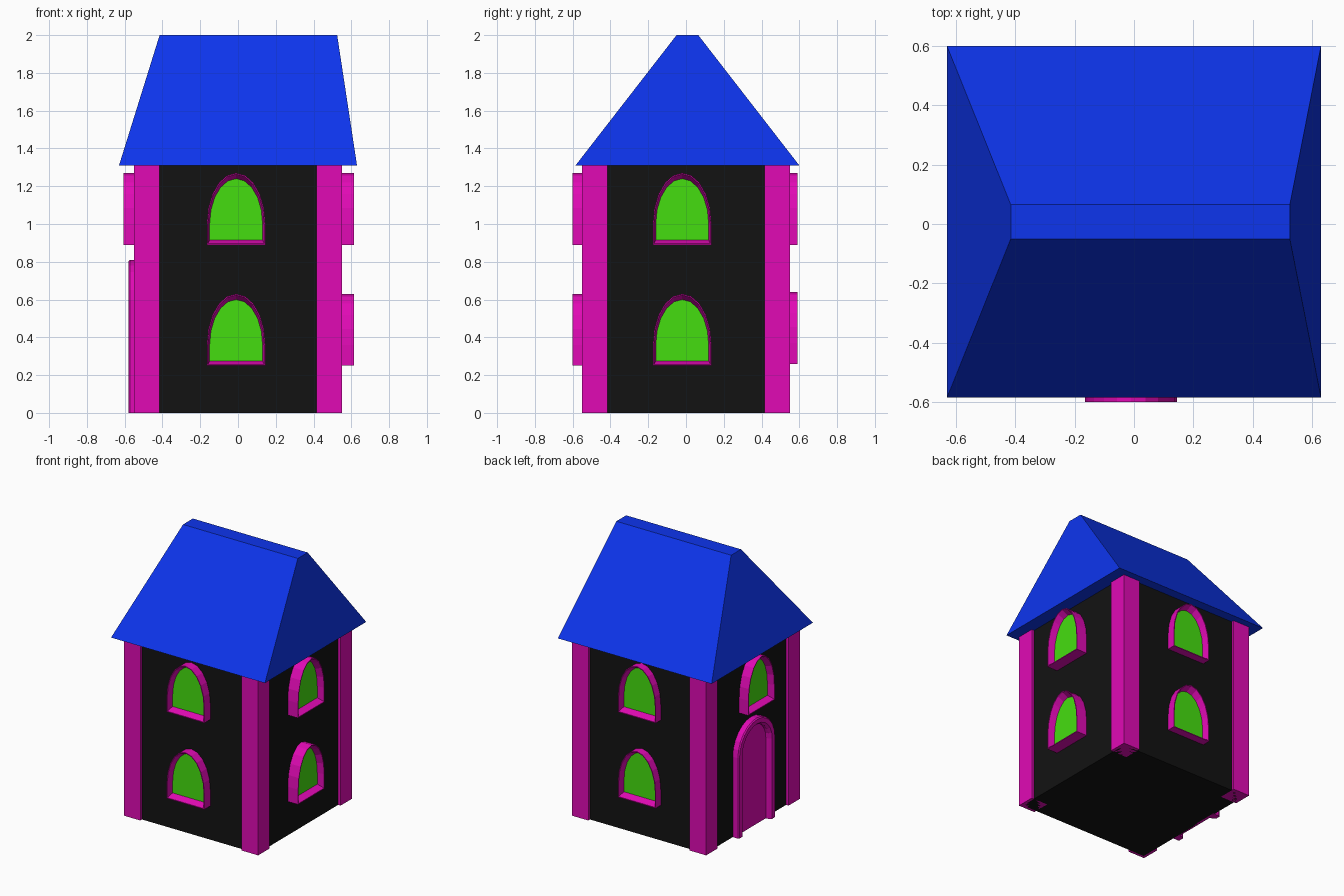
import bpy, bmesh, math
from mathutils import Matrix

if "Cube" in bpy.data.objects:
    bpy.data.objects.remove(bpy.data.objects["Cube"])


def material(name, rgb):
    m = bpy.data.materials.new(name)
    m.diffuse_color = (*rgb, 1)
    m.use_nodes = True
    m.node_tree.nodes["Principled BSDF"].inputs["Base Color"].default_value = m.diffuse_color
    return m


BLACK = material("black", (0.006, 0.006, 0.006))
PINK = material("magenta", (0.75, 0.003, 0.46))
GREEN = material("green", (0.06, 0.73, 0.005))
BLUE = material("blue", (0.004, 0.035, 0.85))


def finish(name, bm, mat):
    bmesh.ops.recalc_face_normals(bm, faces=bm.faces)
    me = bpy.data.meshes.new(name)
    bm.to_mesh(me)
    bm.free()
    me.materials.append(mat)
    ob = bpy.data.objects.new(name, me)
    bpy.context.collection.objects.link(ob)
    return ob


def loft(name, loops, mat, turn=0.0, caps=(True, True)):
    """Skin a list of equally long vertex loops; turn rotates about z."""
    bm = bmesh.new()
    rings = [[bm.verts.new(p) for p in loop] for loop in loops]
    for a, b in zip(rings, rings[1:]):
        for i in range(len(a)):
            j = (i + 1) % len(a)
            bm.faces.new((a[i], a[j], b[j], b[i]))
    if caps[0]:
        bm.faces.new(rings[0])
    if caps[1]:
        bm.faces.new(rings[-1])
    bm.transform(Matrix.Rotation(turn, 4, 'Z'))
    return finish(name, bm, mat)


def rect(x0, x1, y0, y1, z):
    return [(x0, y0, z), (x1, y0, z), (x1, y1, z), (x0, y1, z)]


def arch(u, z0, half, spring, rise, out, n=10):
    """Arched outline facing -y at distance out."""
    pts = [(u - half, -out, z0)]
    for i in range(n + 1):
        a = math.pi * (1 - i / n)
        pts.append((u + half * math.cos(a), -out, spring + rise * math.sin(a)))
    pts.append((u + half, -out, z0))
    return pts


# Walls and corner pillars
W = 0.53
loft("walls", [rect(-W, W, -W, W, z) for z in (0, 1.31)], BLACK)
for sx in (-1, 1):
    for sy in (-1, 1):
        xs, ys = sorted((sx * 0.415, sx * 0.55)), sorted((sy * 0.415, sy * 0.55))
        loft("corner_pillar", [rect(*xs, *ys, z) for z in (0, 1.31)], PINK)

# Off-centre hipped roof with a narrow flat ridge
loft("roof", [rect(-0.63, 0.63, -0.585, 0.6, 1.31),
              rect(-0.415, 0.525, -0.05, 0.065, 2.0)], BLUE)


# Arched windows: frame splayed inward to the pane
def window(u, z, out, turn):
    def outline(d, drise, base, o):
        return arch(u, z + base, 0.155 - d, z + 0.11, 0.27 - drise, o)
    pane = out - 0.05
    loft("window_frame", [outline(0, 0, 0, W - 0.02), outline(0, 0, 0, out),
                          outline(0.006, 0.006, 0.006, out),
                          outline(0.015, 0.03, 0.025, pane)],
         PINK, turn, (True, False))
    loft("window_pane", [outline(0.015, 0.03, 0.025, pane)], GREEN, turn, (True, False))


LOW, HIGH = 0.25, 0.89
sides = [(-0.01, 0.60, 0, (LOW, HIGH)),         # front
         (-0.02, 0.615, 90, (LOW, HIGH)),       # right
         (0.01, 0.59, 180, (LOW + 0.01, HIGH)),  # back
         (0.02, 0.605, 270, (HIGH,))]           # left
for u, out, deg, heights in sides:
    for z in heights:
        window(u, z, out, math.radians(deg))

# Arched door on the left side: chamfered open-bottomed surround, flat panel
turn = math.radians(270)
du = 0.005
door = [arch(du, 0, h, 0.595, h, o, 12) for h, o in
        ((0.155, W - 0.01), (0.215, W - 0.01), (0.215, 0.572), (0.207, 0.58),
         (0.175, 0.58), (0.16, 0.562), (0.155, W - 0.01))]
bm = bmesh.new()
rings = [[bm.verts.new(p) for p in loop] for loop in door]
for a, b in zip(rings, rings[1:]):
    for i in range(len(a) - 1):
        bm.faces.new((a[i], a[i + 1], b[i + 1], b[i]))
for k in (0, -1):
    bm.faces.new([r[k] for r in rings])
bmesh.ops.remove_doubles(bm, verts=bm.verts, dist=1e-5)
bm.transform(Matrix.Rotation(turn, 4, 'Z'))
finish("door_surround", bm, PINK)
loft("door_panel", [arch(du, 0, 0.165, 0.595, 0.165, o, 12) for o in (W - 0.01, 0.54)], PINK, turn)
